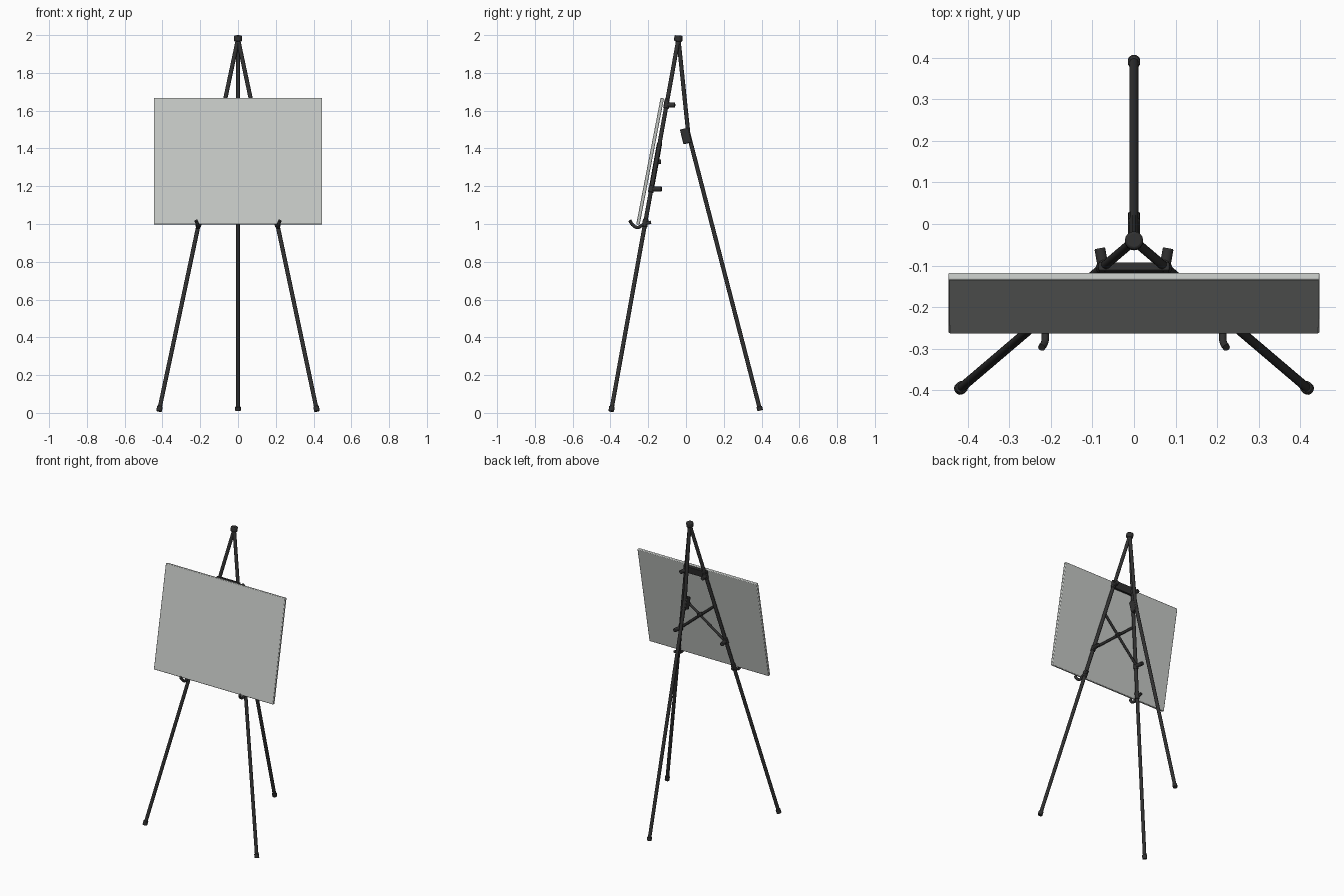
import bpy
import math
from mathutils import Vector

cube = bpy.data.objects.get("Cube")
if cube:
    bpy.data.objects.remove(cube, do_unlink=True)


def material(name, rgb):
    m = bpy.data.materials.new(name)
    m.use_nodes = True
    m.diffuse_color = (*rgb, 1)
    m.node_tree.nodes["Principled BSDF"].inputs["Base Color"].default_value = (*rgb, 1)
    return m


BLACK = material("black metal", (0.03, 0.03, 0.03))
GREY = material("board grey", (0.56, 0.58, 0.56))


def finish(ob, name, mat, bevel=0.0):
    ob.name = name
    ob.data.materials.append(mat)
    if bevel:
        mod = ob.modifiers.new("soft edges", "BEVEL")
        mod.width = bevel
        mod.segments = 2
    bpy.ops.object.shade_smooth_by_angle(angle=math.radians(40))
    return ob


def rod(name, start, end, radius, bevel=0.0):
    a, b = Vector(start), Vector(end)
    bpy.ops.mesh.primitive_cylinder_add(vertices=16, radius=radius, depth=(b - a).length,
                                        location=(a + b) / 2)
    ob = bpy.context.object
    ob.rotation_euler = (b - a).to_track_quat("Z", "Y").to_euler()
    return finish(ob, name, BLACK, bevel)


def box(name, centre, size, tilt, mat, bevel):
    bpy.ops.mesh.primitive_cube_add(size=1, location=centre)
    ob = bpy.context.object
    ob.scale = size
    bpy.ops.object.transform_apply(location=False, rotation=False, scale=True)
    ob.rotation_euler.x = math.radians(tilt)
    return finish(ob, name, mat, bevel)


def tube(name, points, radius):
    curve = bpy.data.curves.new(name, "CURVE")
    curve.dimensions = "3D"
    curve.bevel_depth = radius
    curve.bevel_resolution = 3
    curve.use_fill_caps = True
    spline = curve.splines.new("BEZIER")
    spline.bezier_points.add(len(points) - 1)
    for bp, co in zip(spline.bezier_points, points):
        bp.co = co
        bp.handle_left_type = bp.handle_right_type = "AUTO"
    curve.materials.append(BLACK)
    ob = bpy.data.objects.new(name, curve)
    bpy.context.collection.objects.link(ob)


APEX = Vector((0, -0.04, 1.98))
FOOT = Vector((0.417, -0.395, 0.015))


def on_leg(side, z):
    """Point on a front leg's axis at height z."""
    p = APEX.lerp(FOOT, (APEX.z - z) / (APEX.z - FOOT.z))
    return Vector((p.x * side, p.y, z))


# Front legs with their feet, pivots and board hooks
for side, label in ((1, "left"), (-1, "right")):
    rod(f"{label}_front_leg", on_leg(side, 1.98), on_leg(side, 0.01), 0.011)
    rod(f"{label}_front_foot", on_leg(side, 0.035), on_leg(side, 0.008), 0.015, 0.003)

    for part, z, out in (("upper", 1.63, 0.045), ("lower", 1.185, 0.055)):
        p = on_leg(side, z)
        rod(f"{label}_{part}_pivot", p, p + Vector((side * 0.008, out, 0)), 0.013, 0.003)
        rod(f"{label}_{part}_collar", on_leg(side, z + 0.018), on_leg(side, z - 0.018), 0.015, 0.003)

    x = side * 0.214
    tube(f"{label}_board_hook", [(x, -0.185, 1.01), (x, -0.225, 0.998), (x, -0.257, 0.982),
                                 (x, -0.282, 0.995), (x + side * 0.008, -0.297, 1.018)], 0.009)
    rod(f"{label}_hook_collar", on_leg(side, 1.025), on_leg(side, 0.985), 0.015, 0.003)

    # Folding cross brace to the opposite leg
    offset = Vector((0, 0.006 * side, 0))
    rod(f"{label}_cross_brace", on_leg(side, 1.425) + offset, on_leg(-side, 1.185) + offset, 0.008)

# Bolt where the braces cross
centre = on_leg(0, 1.33)
rod("brace_bolt", centre - Vector((0, 0.012, 0)), centre + Vector((0, 0.025, 0)), 0.012, 0.002)

# Rear leg, in two straight lengths joined by a hinge block
knee = Vector((0, 0.012, 1.48))
rear = Vector((0, 0.393, 0.012))
rod("rear_leg_upper", APEX, knee, 0.011)
rod("rear_leg_lower", knee, rear, 0.011)
rod("rear_foot", rear.lerp(knee, 0.015), rear, 0.015, 0.003)
box("hinge_block", (0, -0.001, 1.466), (0.028, 0.045, 0.08), 14, BLACK, 0.004)

# Top joint
rod("top_cap", (0, -0.042, 1.966), (0, -0.039, 1.998), 0.022, 0.006)

# Crossbar behind the top of the board
box("top_crossbar", (0, -0.106, 1.64), (0.17, 0.02, 0.05), -10.9, BLACK, 0.003)

# Display board
box("display_board", (0, -0.19, 1.332), (0.892, 0.018, 0.682), -10.9, GREY, 0.004)
